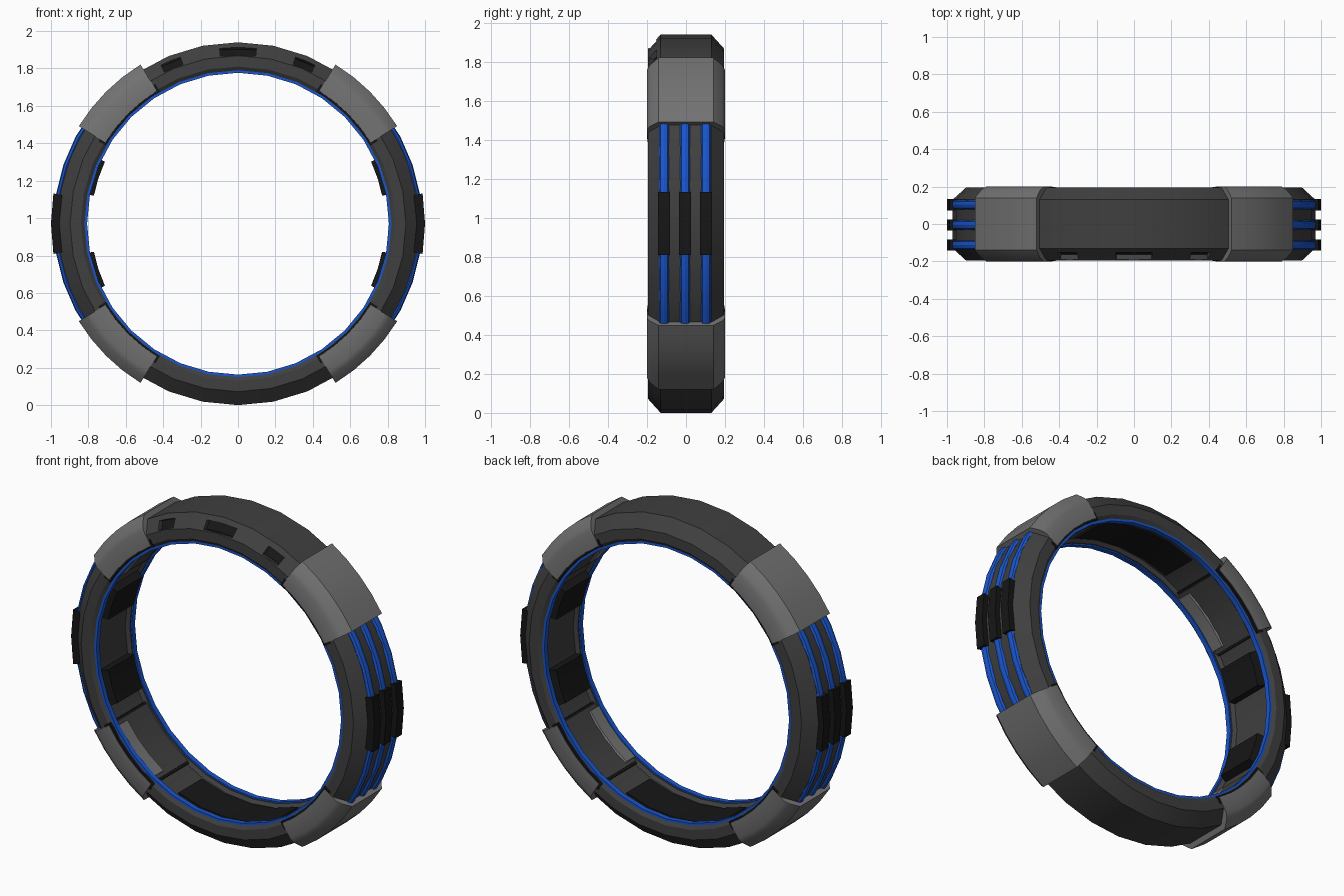
import bpy, bmesh
from math import sin, cos, pi, radians, ceil

if "Cube" in bpy.data.objects:
    bpy.data.objects.remove(bpy.data.objects["Cube"])

CZ = 0.97        # ring centre height
STEP = 11.25     # degrees per segment of the 32-sided ring


def mat(name, c):
    m = bpy.data.materials.new(name)
    m.diffuse_color = (*c, 1)
    m.use_nodes = True
    m.node_tree.nodes["Principled BSDF"].inputs["Base Color"].default_value = m.diffuse_color
    return m


BODY = mat("charcoal", (0.05, 0.05, 0.05))
PLATE = mat("grey_plate", (0.17, 0.17, 0.17))
BLACK = mat("black", (0.008, 0.008, 0.008))
BLUE = mat("blue", (0.01, 0.09, 0.6))


def sweep(name, profile, material, a0=0, a1=360, segs=None, smooth=True):
    """Sweep a closed (y, radius) profile round the ring from a0 to a1 degrees."""
    closed = a1 - a0 >= 360
    n = segs or max(1, ceil((a1 - a0) / STEP - 0.01))
    bm = bmesh.new()
    rings = []
    for i in range(n if closed else n + 1):
        a = radians(a0 + (a1 - a0) * i / n)
        rings.append([bm.verts.new((r * cos(a), y, CZ + r * sin(a))) for y, r in profile])
    k = len(profile)
    for i in range(n):
        p, q = rings[i], rings[(i + 1) % len(rings)]
        for j in range(k):
            bm.faces.new((p[j], p[(j + 1) % k], q[(j + 1) % k], q[j]))
    if not closed:
        bm.faces.new(rings[0])
        bm.faces.new(rings[-1])
    bmesh.ops.recalc_face_normals(bm, faces=bm.faces)
    me = bpy.data.meshes.new(name)
    bm.to_mesh(me)
    bm.free()
    ob = bpy.data.objects.new(name, me)
    bpy.context.collection.objects.link(ob)
    if material:
        me.materials.append(material)
    if smooth:
        bpy.ops.object.select_all(action='DESELECT')
        ob.select_set(True)
        bpy.context.view_layer.objects.active = ob
        bpy.ops.object.shade_smooth_by_angle(angle=radians(30))
    return ob


def box(y0, y1, r0, r1):
    return [(y0, r0), (y1, r0), (y1, r1), (y0, r1)]


def mirrored(half):
    return half + [(-y, r) for y, r in reversed(half)]


# main ring body: chamfered outside, shallow channel inside
ring = sweep("ring_body", mirrored([(0.13, 0.835), (0.145, 0.815), (0.178, 0.815), (0.195, 0.84),
                                    (0.195, 0.898), (0.13, 0.97)]), BODY)

# recessed dark slots along the front chamfer at the top
for i, (a, h) in enumerate([(90, 6), (67.5, 3.4), (112.5, 3.4)]):
    cut = sweep("slot_cutter", [(-0.184, 0.91), (-0.146, 0.952), (-0.12, 0.93), (-0.158, 0.888)],
                None, a - h, a + h, 2, False)
    # push the outer side of the cutter clear of the chamfer
    for v in cut.data.vertices:
        if v.co.y < -0.17 or -0.15 < v.co.y < -0.14:
            v.co.y -= 0.03
    cut.hide_render = True
    cut.hide_viewport = True
    mod = ring.modifiers.new("slot", 'BOOLEAN')
    mod.operation = 'DIFFERENCE'
    mod.solver = 'EXACT'
    mod.object = cut
    sweep(f"slot_floor_{i}", [(-0.163, 0.893), (-0.125, 0.935), (-0.115, 0.925), (-0.153, 0.883)],
          BLACK, a - h - 0.2, a + h + 0.2, 2)

# blue light strips on both inner rims
for side, s in (("front", -1), ("back", 1)):
    sweep(f"light_strip_{side}", box(s * 0.152, s * 0.182, 0.807, 0.825), BLUE)

# four grey sleeves with dark gasket and inner front lip
for i in range(4):
    c = 45 + 90 * i
    sweep(f"sleeve_{i}", mirrored([(0.183, 0.828), (0.2, 0.832), (0.2, 0.925), (0.185, 0.955),
                                   (0.14, 0.998)]), PLATE, c - 13.5, c + 13.5, 4)
    sweep(f"sleeve_gasket_{i}", box(-0.198, 0.198, 0.822, 0.868), BLACK, c - 14.4, c + 14.4, 4)
    sweep(f"sleeve_liner_{i}", box(-0.14, 0.14, 0.818, 0.84), BODY, c - 13.5, c + 13.5, 4)
    sweep(f"sleeve_lip_{i}", [(-0.15, 0.81), (-0.07, 0.81), (-0.055, 0.83), (-0.15, 0.83)],
          PLATE, c - 12, c + 12, 3)

# inner pads, and curved panels at top and bottom
for i, a in enumerate((18, -18, 162, 198)):
    sweep(f"inner_pad_{i}", [(-0.12, 0.785), (0.12, 0.785), (0.13, 0.84), (-0.13, 0.84)],
          BLACK, a - 7, a + 7, 2)
for name, a in (("top", 90), ("bottom", 270)):
    sweep(f"inner_panel_{name}", box(-0.11, 0.11, 0.826, 0.84), BLACK, a - 22.5, a + 22.5)

# three blue tubes and black clips on each side
for side, c in (("right", 0), ("left", 180)):
    for j, y in enumerate((-0.113, -0.005, 0.103)):
        tube = [(y + 0.026 * cos(t * pi / 4), 0.968 + 0.017 * sin(t * pi / 4)) for t in range(8)]
        sweep(f"tube_{side}_{j}", tube, BLUE, c - 37.5, c + 37.5, 8).data.shade_smooth()
        sweep(f"tube_clip_{side}_{j}", box(y - 0.03, y + 0.03, 0.95, 1.0), BLACK,
              c - 9.3, c + 9.3, 2)
